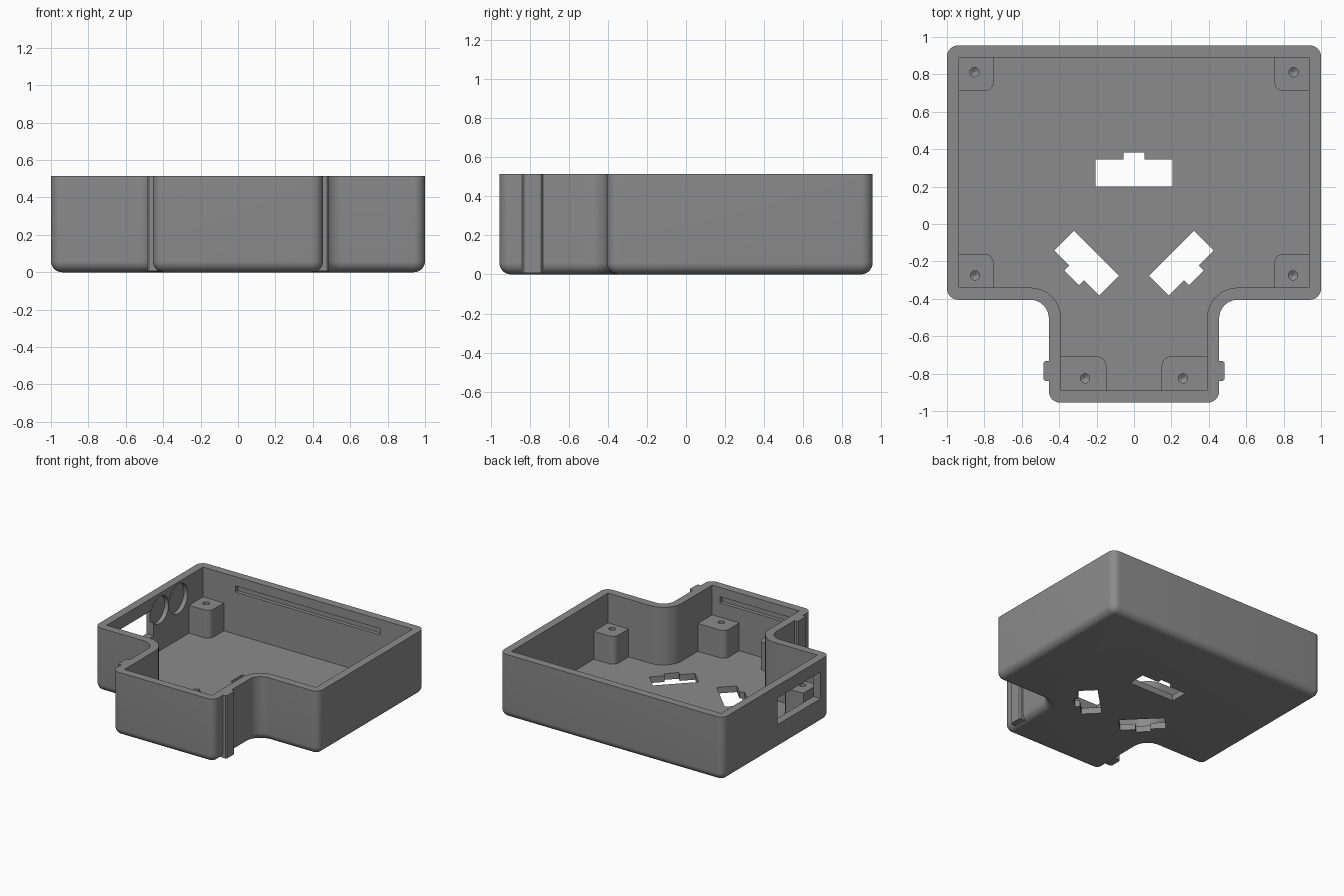
import bpy, bmesh, math
from mathutils import Matrix, Vector

if "Cube" in bpy.data.objects:
    bpy.data.objects.remove(bpy.data.objects["Cube"])

H, WALL, FLOOR, R = 0.515, 0.065, 0.05, 0.06
POST_TOP = 0.275

grey = bpy.data.materials.new("mid_grey")
grey.diffuse_color = (0.26, 0.26, 0.26, 1)
grey.use_nodes = True
grey.node_tree.nodes["Principled BSDF"].inputs["Base Color"].default_value = grey.diffuse_color


def finish(name, bm):
    bmesh.ops.recalc_face_normals(bm, faces=bm.faces)
    me = bpy.data.meshes.new(name)
    bm.to_mesh(me)
    bm.free()
    me.materials.append(grey)
    ob = bpy.data.objects.new(name, me)
    bpy.context.collection.objects.link(ob)
    return ob


def loft(name, rings):
    """Skin a stack of equal-length point rings and cap both ends."""
    bm = bmesh.new()
    rows = [[bm.verts.new(p) for p in ring] for ring in rings]
    n = len(rows[0])
    for a, b in zip(rows, rows[1:]):
        for i in range(n):
            j = (i + 1) % n
            bm.faces.new((a[i], a[j], b[j], b[i]))
    bm.faces.new(rows[0])
    bm.faces.new(rows[-1])
    bmesh.ops.remove_doubles(bm, verts=bm.verts, dist=1e-5)
    return finish(name, bm)


def prism(name, pts, z0, z1):
    return loft(name, [[(x, y, z) for x, y in pts] for z in (z0, z1)])


def box(name, x0, x1, y0, y1, z0, z1):
    return prism(name, [(x0, y0), (x1, y0), (x1, y1), (x0, y1)], z0, z1)


def arc(cx, cy, r, a0, a1, n=8):
    return [(cx + r * math.cos(math.radians(a0 + (a1 - a0) * i / n)),
             cy + r * math.sin(math.radians(a0 + (a1 - a0) * i / n))) for i in range(n + 1)]


def cut(ob, cutters):
    for c in cutters:
        m = ob.modifiers.new("cut", 'BOOLEAN')
        m.operation, m.solver, m.object = 'DIFFERENCE', 'EXACT', c
        bpy.context.view_layer.objects.active = ob
        bpy.ops.object.modifier_apply(modifier=m.name)
        bpy.data.objects.remove(c)


def smooth(ob):
    bpy.ops.object.select_all(action='DESELECT')
    ob.select_set(True)
    bpy.context.view_layer.objects.active = ob
    bpy.ops.object.shade_smooth_by_angle(angle=math.radians(30))


def outline(d, z):
    """T-shaped outline inset by d, rounded outside and inside corners."""
    r = max(R - d, 0)
    e = d + r
    half = (arc(0.455 - e, -0.955 + e, r, -90, 0)
            + arc(0.555, -0.505, 0.1 + d, 180, 90)
            + arc(1 - e, -0.405 + e, r, -90, 0)
            + arc(1 - e, 0.955 - e, r, 0, 90))
    pts = half + [(-x, y) for x, y in reversed(half)]
    return [(x, y, z) for x, y in pts]


# Tray shell: rounded bottom edge, outer wall, rim, inner wall, floor
rings = []
for i in range(9):
    t = math.radians(90 * i / 8)
    rings.append(outline(R * (1 - math.sin(t)), R * (1 - math.cos(t))))
rings += [outline(0, H), outline(WALL, H), outline(WALL, FLOOR)]
tray = loft("tray_shell", rings)


# Floor openings: rectangle with a centred tab
def tabbed_hole(cx, cy, hl, hw, angle):
    pts = [(-hl, -hw), (hl, -hw), (hl, hw), (0.056, hw), (0.056, hw + 0.037),
           (-0.056, hw + 0.037), (-0.056, hw), (-hl, hw)]
    rot = Matrix.Rotation(math.radians(angle), 2)
    return prism("floor_cutter", [tuple(rot @ Vector(p) + Vector((cx, cy))) for p in pts], -0.1, 0.1)


cutters = [tabbed_hole(0, 0.272, 0.205, 0.072, 0)]
for s in (-1, 1):
    cutters.append(tabbed_hole(s * 0.254, -0.209, 0.17, 0.075, -s * 135))

# Lid grooves in the rear and front inner walls
cutters.append(box("groove_cutter", -0.645, 0.645, 0.85, 0.92, 0.39, 0.44))
cutters.append(box("groove_cutter", -0.32, 0.32, -0.92, -0.85, 0.39, 0.44))

# Window through the left wall
cutters.append(box("window_cutter", -1.1, -0.9, -0.29, 0.26, 0.2, 0.415))

# Round pockets on the inside of the left wall
for y, r in ((0.34, 0.11), (0.575, 0.12)):
    ring = arc(y, 0.38, r, 0, 360, 40)[:-1]
    cutters.append(loft("pocket_cutter", [[(x, a, b) for a, b in ring] for x in (-0.97, -0.9)]))

cut(tray, cutters)
smooth(tray)


# Screw posts: one rounded free corner and a blind hole with a conical end
def post(name, wx, wy, fx, fy, hx, hy):
    sx, sy, r = (1 if fx > wx else -1), (1 if fy > wy else -1), 0.05
    corner = [(fx - sx * r + sx * a, fy - sy * r + sy * b) for a, b in arc(0, 0, r, 0, 90)]
    ob = prism(name, [(wx, wy), (fx, wy)] + corner + [(wx, fy)], FLOOR, POST_TOP)
    hole = loft("hole_cutter", [[(x, y, z) for x, y in arc(hx, hy, rr, 0, 360, 20)[:-1]]
                                for rr, z in ((0.002, 0.105), (0.025, 0.12), (0.025, 0.3))])
    cut(ob, [hole])
    smooth(ob)


for s, side in ((-1, "left"), (1, "right")):
    post("rear_post_" + side, s * 0.935, 0.89, s * 0.75, 0.71, s * 0.853, 0.812)
    post("middle_post_" + side, s * 0.935, -0.34, s * 0.75, -0.16, s * 0.85, -0.275)
    post("front_post_" + side, s * 0.39, -0.89, s * 0.148, -0.708, s * 0.262, -0.825)

    # Vertical rib on the outside of the neck, with eased outer corners
    c = 0.01
    prism("side_rib_" + side, [(s * x, y) for x, y in (
        (0.43, -0.84), (0.485 - c, -0.84), (0.485, -0.84 + c),
        (0.485, -0.732 - c), (0.485 - c, -0.732), (0.43, -0.732))], 0.008, H)
